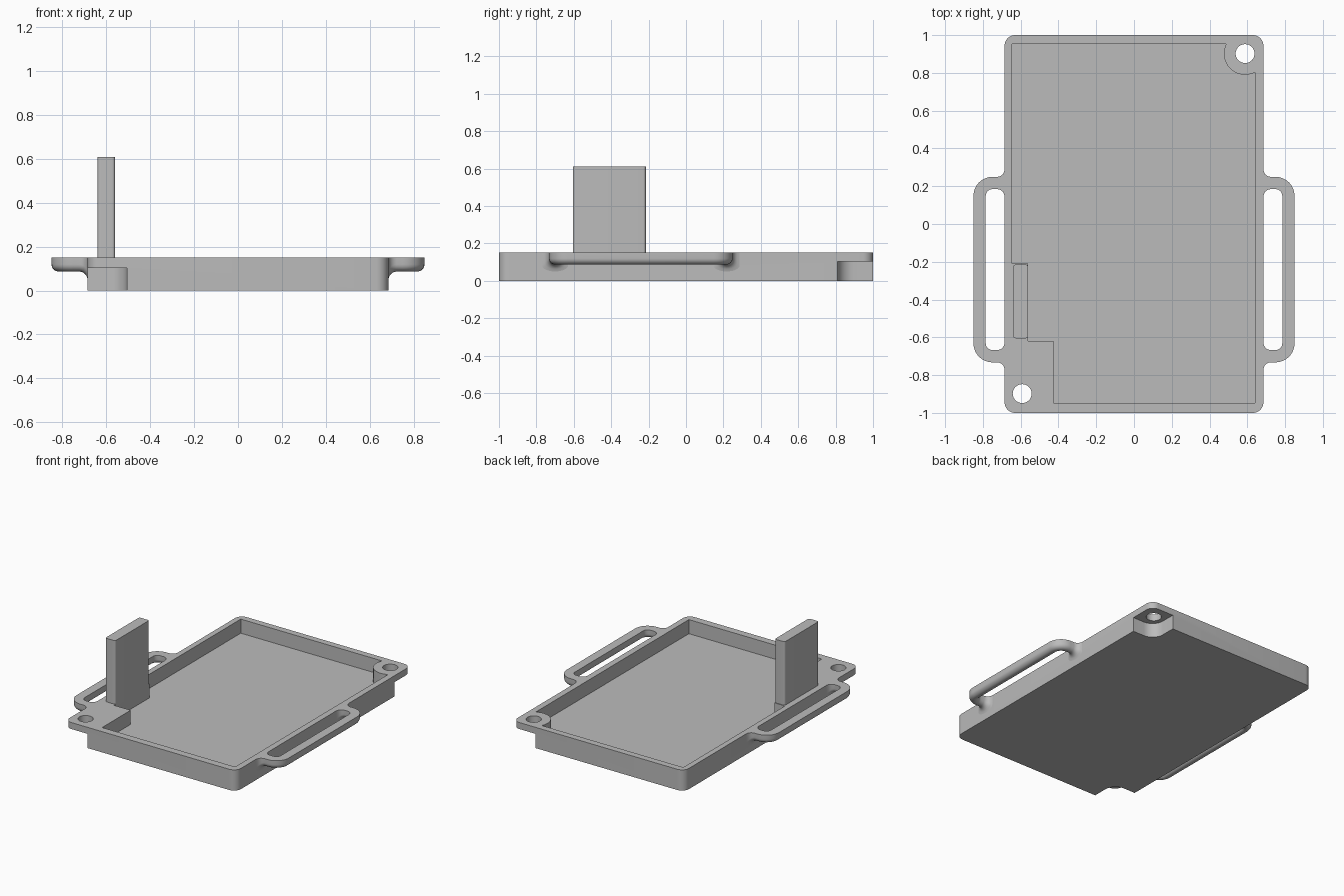
import bpy, bmesh
from math import sin, cos, pi, sqrt
from mathutils import Vector

if "Cube" in bpy.data.objects:
    bpy.data.objects.remove(bpy.data.objects["Cube"])

grey = bpy.data.materials.new("plain_grey")
grey.use_nodes = True
grey.diffuse_color = (0.5, 0.5, 0.5, 1)
grey.node_tree.nodes["Principled BSDF"].inputs["Base Color"].default_value = (0.5, 0.5, 0.5, 1)

TOP = 0.15
HX, HY = 0.685, 1.0
PEGS = [(0.588, 0.902, 1), (-0.592, -0.898, -1)]   # hole x, y and corner sign


def rounded(points, r, closed=True, steps=8):
    """Replace the right-angled corners of a path by arcs."""
    pts = [Vector(p) for p in points]
    out = []
    for i, p in enumerate(pts):
        if not closed and i in (0, len(pts) - 1):
            out.append(p)
            continue
        a = (pts[i - 1] - p).normalized()
        b = (pts[(i + 1) % len(pts)] - p).normalized()
        c = p + r * (a + b)
        for k in range(steps + 1):
            t = pi / 2 * k / steps
            out.append(c - r * (b * cos(t) + a * sin(t)))
    return out


def rect(x0, y0, x1, y1):
    return [(x0, y0), (x1, y0), (x1, y1), (x0, y1)]


def circle(x, y, r, n=40):
    return [(x + r * cos(2 * pi * i / n), y + r * sin(2 * pi * i / n)) for i in range(n)]


def finish(bm, name):
    bmesh.ops.recalc_face_normals(bm, faces=bm.faces[:])
    mesh = bpy.data.meshes.new(name)
    bm.to_mesh(mesh)
    bm.free()
    mesh.materials.append(grey)
    obj = bpy.data.objects.new(name, mesh)
    bpy.context.collection.objects.link(obj)
    return obj


def prism(name, outline, z0, z1):
    bm = bmesh.new()
    face = bm.faces.new([bm.verts.new((p[0], p[1], z0)) for p in outline])
    top = bmesh.ops.extrude_face_region(bm, geom=[face])["geom"]
    bmesh.ops.translate(bm, vec=(0, 0, z1 - z0),
                        verts=[v for v in top if isinstance(v, bmesh.types.BMVert)])
    if not face.is_valid or len(bm.faces) < len(outline) + 2:
        bm.faces.new([v for v in bm.verts if abs(v.co.z - z0) < 1e-6][:len(outline)])
    return finish(bm, name)


def cut(obj, cutter):
    """Subtract the cutter from the object and throw the cutter away."""
    cutter.hide_render = True
    mod = obj.modifiers.new("cut", "BOOLEAN")
    mod.operation = "DIFFERENCE"
    mod.solver = "EXACT"
    mod.object = cutter
    bpy.context.view_layer.update()
    deps = bpy.context.evaluated_depsgraph_get()
    mesh = bpy.data.meshes.new_from_object(obj.evaluated_get(deps))
    obj.modifiers.clear()
    obj.data = mesh
    bpy.data.objects.remove(cutter)


def smooth(obj):
    bpy.ops.object.select_all(action="DESELECT")
    obj.select_set(True)
    bpy.context.view_layer.objects.active = obj
    bpy.ops.object.shade_smooth_by_angle(angle=pi / 6)


# Tray body
tray = prism("tray", rounded(rect(-HX, -HY, HX, HY), 0.055), 0, TOP)

# Cavity outline: ledge steps at one corner, round boss at the other
bx, by, br = PEGS[0][0], PEGS[0][1], 0.112
x0, x1, y0, y1 = -0.645, 0.64, -0.947, 0.953
boss = [p for p in circle(bx, by, br, 96) if p[0] < x1 - 0.004 and p[1] < y1 - 0.004]
boss.sort(key=lambda p: p[0] - p[1], reverse=True)
cavity = [(-0.425, y0), (x1, y0), (x1, by - sqrt(br**2 - (x1 - bx)**2))]
cavity += boss
cavity += [(bx - sqrt(br**2 - (y1 - by)**2), y1), (x0, y1), (x0, -0.21),
           (-0.56, -0.21), (-0.56, -0.62), (-0.425, -0.62)]
cut(tray, prism("cavity_cutter", cavity, 0.048, TOP + 0.1))

# Corner recesses under the rim, and the through holes
for px, py, s in PEGS:
    corner = rounded(rect(0.507, 0.81, 0.95, 1.25), 0.088)
    cut(tray, prism("recess_cutter", [(s * p[0], s * p[1]) for p in corner], -0.1, 0.103))
    cut(tray, prism("hole_cutter", circle(px, py, 0.05), -0.1, TOP + 0.1))
smooth(tray)

# Upright tab standing on the ledge
tab = prism("upright_tab", rounded(rect(-0.64, -0.605, -0.56, -0.215), 0.014), TOP - 0.02, 0.61)
smooth(tab)


# Side handles: a round-bottomed bar swept along a U, flared where it meets the tray
def handle(name, side):
    w, flare, out_x, ya, yb = 0.0325, 0.04, 0.8175, 0.217, -0.7
    root = [HX - 0.002 + flare * (1 - cos(pi / 2 * k / 6)) for k in range(7)]
    bend = rounded([(root[-1], ya), (out_x, ya), (out_x, yb), (root[-1], yb)], 0.068, False)
    path = [Vector((x, ya)) for x in root[:-1]] + bend + [Vector((x, yb)) for x in root[-2::-1]]
    bm = bmesh.new()
    rings = []
    for i, p in enumerate(path):
        d = (path[min(i + 1, len(path) - 1)] - path[max(i - 1, 0)]).normalized()
        n = Vector((d.y, -d.x))
        gap = max(0, min(flare, flare - (p.x - HX)))
        f = flare - sqrt(flare**2 - gap**2)
        section = [(-w - f, TOP), (w + f, TOP)]
        for k in range(13):
            t = pi * k / 12
            section.append(((w + f) * cos(t), 0.087 + w - f - w * sin(t)))
        ring = []
        for u, z in section:
            q = p + n * u
            ring.append(bm.verts.new((side * q.x, q.y, z)))
        rings.append(ring)
    for a, b in zip(rings, rings[1:]):
        for k in range(len(a)):
            j = (k + 1) % len(a)
            bm.faces.new((a[k], a[j], b[j], b[k]))
    bm.faces.new(rings[0])
    bm.faces.new(rings[-1])
    smooth(finish(bm, name))


handle("left_handle", 1)
handle("right_handle", -1)
